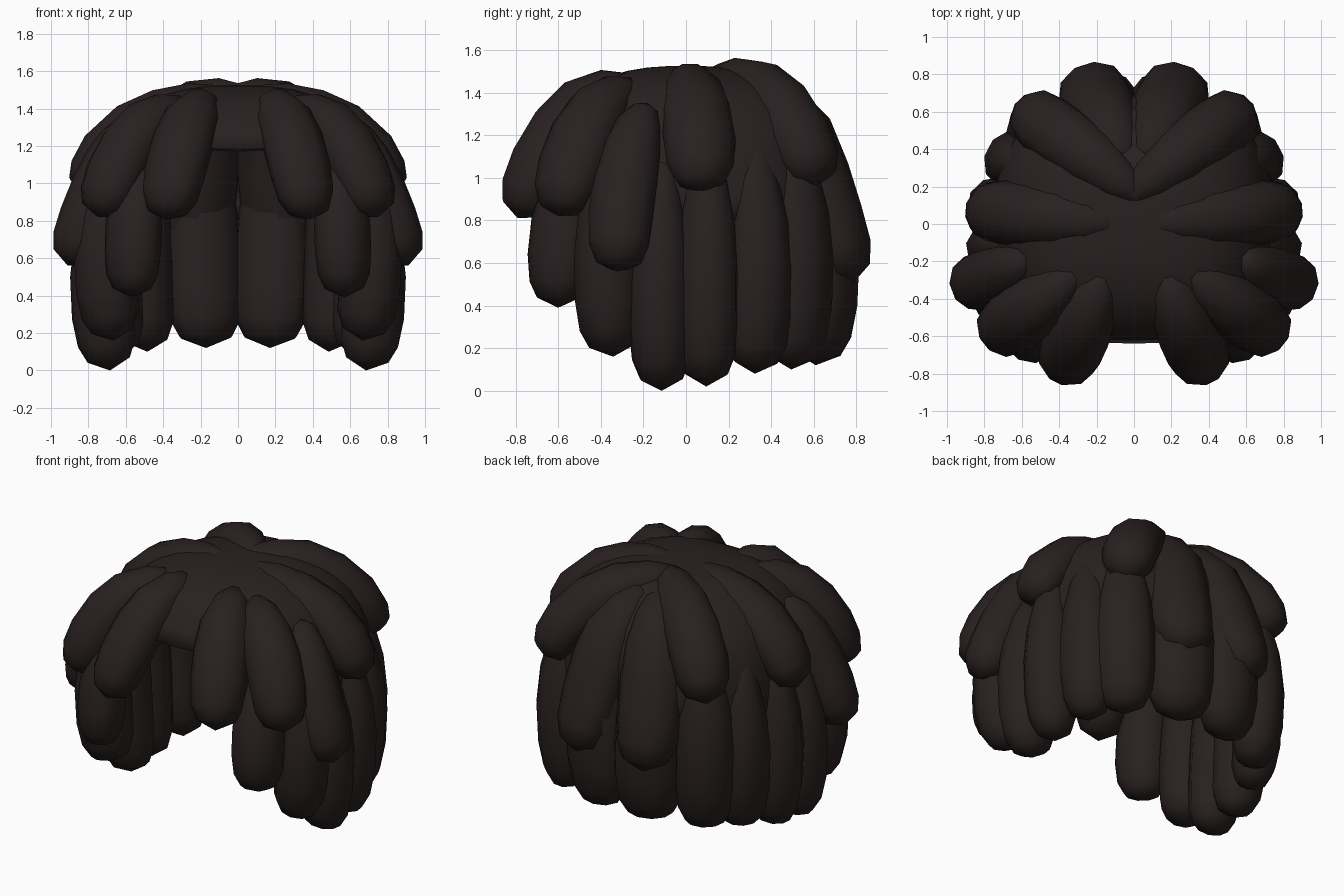
import bpy, bmesh, math
from mathutils import Vector

cube = bpy.data.objects.get("Cube")
if cube:
    bpy.data.objects.remove(cube)

hair = bpy.data.materials.new("dark_brown_hair")
hair.use_nodes = True
COLOUR = (0.022, 0.0145, 0.0145, 1)
hair.diffuse_color = COLOUR
bsdf = next(n for n in hair.node_tree.nodes if n.type == "BSDF_PRINCIPLED")
bsdf.inputs["Base Color"].default_value = COLOUR
bsdf.inputs["Roughness"].default_value = 0.8

SIDES = 10
CORE = Vector((0, 0, 0.75))
# position along the lock and thickness there
PROFILE = [(0.05, 0.4), (0.18, 0.68), (0.36, 0.9), (0.55, 1), (0.74, 1), (0.87, 0.92), (0.95, 0.68)]


def finish(name, bm):
    bmesh.ops.recalc_face_normals(bm, faces=bm.faces)
    for f in bm.faces:
        f.smooth = True
    mesh = bpy.data.meshes.new(name)
    bm.to_mesh(mesh)
    bm.free()
    mesh.materials.append(hair)
    obj = bpy.data.objects.new(name, mesh)
    bpy.context.collection.objects.link(obj)
    return obj


def along(pts, t):
    """Smooth curve through the points, t from 0 to 1."""
    s = t * (len(pts) - 1)
    i = min(int(s), len(pts) - 2)
    u = s - i
    b, c = pts[i], pts[i + 1]
    a = pts[i - 1] if i else b * 2 - c
    d = pts[i + 2] if i + 2 < len(pts) else c * 2 - b
    return 0.5 * (2 * b + (c - a) * u + (2 * a - 5 * b + 4 * c - d) * u ** 2
                  + (3 * b - a - 3 * c + d) * u ** 3)


def lock(name, points, width, depth):
    """Rounded, tapered strand, mirrored to the other side."""
    pts = [Vector(p) for p in points]
    bm = bmesh.new()
    rings = []
    for t, size in PROFILE:
        p = along(pts, t)
        tangent = (along(pts, t + 0.03) - along(pts, t - 0.03)).normalized()
        side = tangent.cross(p - CORE).normalized()
        out = side.cross(tangent)
        ring = []
        for k in range(SIDES):
            a = math.tau * k / SIDES
            ring.append(bm.verts.new(p + size * (side * width * math.cos(a) + out * depth * math.sin(a))))
        rings.append(ring)
    for r, s in zip(rings, rings[1:]):
        for k in range(SIDES):
            n = (k + 1) % SIDES
            bm.faces.new((r[k], r[n], s[n], s[k]))
    for ring, end in ((rings[0], pts[0]), (rings[-1], pts[-1])):
        tip = bm.verts.new(end)
        for k in range(SIDES):
            bm.faces.new((ring[k], ring[(k + 1) % SIDES], tip))
    obj = finish(name, bm)
    mirror = obj.modifiers.new("mirror", "MIRROR")
    mirror.use_mirror_merge = False


# Scalp: boxy dome, open below and cut higher over the face
bm = bmesh.new()
bmesh.ops.create_uvsphere(bm, u_segments=32, v_segments=24, radius=1)
for v in bm.verts:
    x, y, z = v.co
    k = (abs(x) ** 2.7 + abs(y) ** 2.7 + abs(z) ** 2.7) ** (-1 / 2.7)
    v.co = Vector((x * k * 0.75, y * k * 0.69, 0.8 + z * k * 0.725))
low = [v for v in bm.verts if v.co.z < 0.79]
bmesh.ops.delete(bm, geom=low, context="VERTS")
face_gap = [v for v in bm.verts if v.co.y < -0.25 and abs(v.co.x) < 0.5 and v.co.z < 1.14]
bmesh.ops.delete(bm, geom=face_gap, context="VERTS")
scalp = finish("scalp", bm)
solid = scalp.modifiers.new("thickness", "SOLIDIFY")
solid.thickness = 0.04

# Upper locks radiating from the crown
lock("front_lock", [(0.16, -0.24, 1.45), (0.24, -0.46, 1.36), (0.32, -0.64, 1.13), (0.39, -0.79, 0.81)], 0.17, 0.15)
lock("front_corner_lock", [(0.28, -0.24, 1.43), (0.48, -0.4, 1.33), (0.63, -0.51, 1.12), (0.75, -0.6, 0.82)], 0.17, 0.15)
lock("side_top_lock", [(0.08, 0, 1.49), (0.38, 0.03, 1.4), (0.66, 0.06, 1.23), (0.85, 0.07, 0.94)], 0.17, 0.14)
lock("back_top_lock", [(-0.06, 0.12, 1.48), (0.2, 0.33, 1.43), (0.43, 0.5, 1.25), (0.58, 0.62, 0.97)], 0.17, 0.15)
lock("back_middle_lock", [(0.05, 0.34, 1.46), (0.15, 0.53, 1.24), (0.2, 0.64, 0.9), (0.24, 0.78, 0.5)], 0.2, 0.16)
lock("side_middle_lock", [(0.58, -0.18, 1.35), (0.67, -0.25, 1.15), (0.78, -0.3, 0.88), (0.91, -0.32, 0.56)], 0.16, 0.15)
lock("front_cheek_lock", [(0.54, -0.44, 1.2), (0.55, -0.54, 0.95), (0.56, -0.59, 0.7), (0.57, -0.6, 0.39)], 0.16, 0.14)


# Long hanging locks: middle, top height, tip height, width, depth
LONG = [
    ("temple", 0.7, -0.36, 1.2, 0.16, 0.16, 0.17),
    ("ear_front", 0.72, -0.12, 1.11, 0.0, 0.15, 0.17),
    ("ear_back", 0.72, 0.1, 1.2, 0.02, 0.15, 0.16),
    ("side_back", 0.65, 0.34, 1.19, 0.08, 0.16, 0.14),
    ("back_corner", 0.51, 0.52, 1.25, 0.1, 0.18, 0.15),
    ("back", 0.18, 0.64, 1.25, 0.12, 0.21, 0.16),
]
for part, x, y, top, tip, width, depth in LONG:
    path = [(x * f, y * f, top + (tip - top) * i / 3) for i, f in enumerate((0.92, 1, 1.01, 0.95))]
    lock(part + "_long_lock", path, width, depth)
